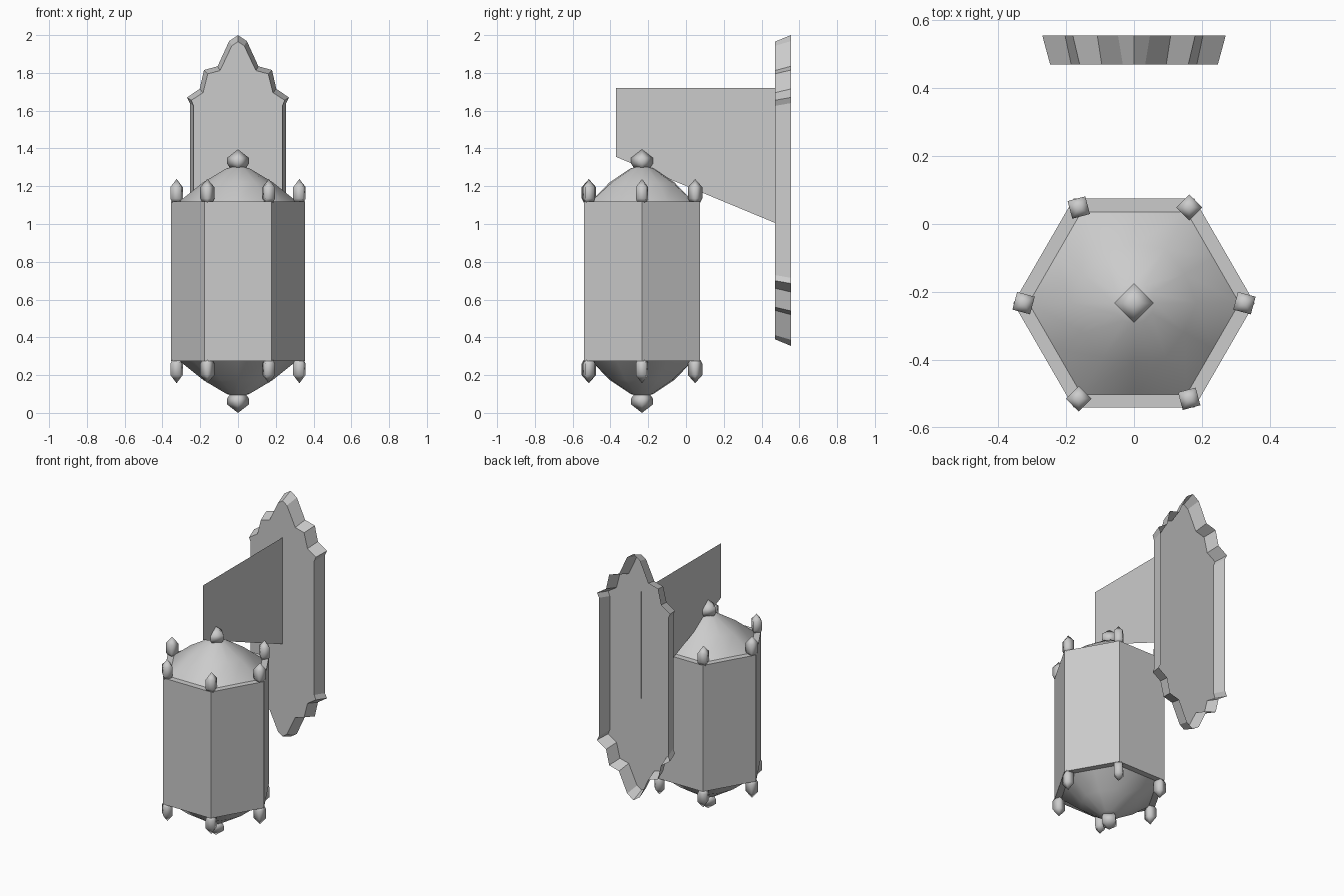
import bpy
from math import cos, sin, pi

cube = bpy.data.objects.get("Cube")
if cube:
    bpy.data.objects.remove(cube)

metal = bpy.data.materials.new("grey metal")
metal.use_nodes = True
grey = (0.6, 0.6, 0.6, 1)
metal.diffuse_color = grey
metal.node_tree.nodes["Principled BSDF"].inputs["Base Color"].default_value = grey

CY = -0.233     # lantern axis
MID = 0.6975    # lantern mid height


def add(name, verts, faces, smooth=False):
    mesh = bpy.data.meshes.new(name)
    mesh.from_pydata(verts, [], faces)
    mesh.materials.append(metal)
    for p in mesh.polygons:
        p.use_smooth = smooth
    mesh.update()
    obj = bpy.data.objects.new(name, mesh)
    bpy.context.collection.objects.link(obj)
    return obj


def loft(name, rings, tip, n, x=0, y=CY, turn=0, flip=False, cap=False):
    """Stack rings of (radius, mid-side factor, z) and close them with a tip."""
    verts = []
    for r, mid, z in rings:
        for i in range(n):
            a = turn + 2 * pi * i / n
            k = r * (mid if i % 2 else 1)
            verts.append((x + k * cos(a), y + k * sin(a), z))
    verts.append((x, y, tip))
    faces = []
    for j in range(len(rings) - 1):
        for i in range(n):
            a, b = j * n + i, j * n + (i + 1) % n
            faces.append((a, b, b + n, a + n))
    last = (len(rings) - 1) * n
    faces += [(last + i, last + (i + 1) % n, len(verts) - 1) for i in range(n)]
    if cap:
        faces.append(tuple(reversed(range(n))))
    if flip:
        verts = [(vx, vy, 2 * MID - vz) for vx, vy, vz in verts]
        faces = [tuple(reversed(f)) for f in faces]
    return add(name, verts, faces, True)


# Hexagonal lantern body
hexa = [(0.355 * cos(i * pi / 3), CY + 0.355 * sin(i * pi / 3)) for i in range(6)]
add("lantern_body",
    [(x, y, 0.275) for x, y in hexa] + [(x, y, 1.12) for x, y in hexa],
    [(i, (i + 1) % 6, (i + 1) % 6 + 6, i + 6) for i in range(6)]
    + [tuple(range(5, -1, -1)), tuple(range(6, 12))])

# Domes and finials, the same above and below
for side, flip in (("top", False), ("bottom", True)):
    loft(side + "_dome", [(0.31, 0.866, 1.12), (0.185, 0.93, 1.22), (0.06, 1, 1.295)],
         1.31, 12, flip=flip)
    loft(side + "_centre_finial",
         [(0.042, 1, 1.295), (0.058, 1, 1.32), (0.058, 1, 1.35)],
         1.395, 4, flip=flip, cap=True)
    for i in range(6):
        a = i * pi / 3
        loft(f"{side}_corner_finial_{i + 1}",
             [(0.028, 1, 1.115), (0.038, 1, 1.135), (0.038, 1, 1.195)],
             1.238, 4, 0.325 * cos(a), CY + 0.325 * sin(a), a + pi / 6, flip, True)

# Wall plate: shallow tray, open at the back
PLATE_MID = 1.1775


def outline(quarter):
    """Mirror a quarter outline (top centre first) into a full loop."""
    right = quarter + [(x, 2 * PLATE_MID - z) for x, z in reversed(quarter)]
    return right + [(-x, z) for x, z in reversed(right[1:-1])]


back = outline([(0, 2.0), (0.047, 1.968), (0.108, 1.835), (0.18, 1.815),
                (0.203, 1.715), (0.27, 1.67), (0.255, 1.64)])
front = outline([(0, 1.965), (0.033, 1.943), (0.095, 1.812), (0.16, 1.795),
                 (0.185, 1.695), (0.247, 1.655), (0.235, 1.625)])
n = len(back)
add("wall_plate",
    [(x, 0.47, z) for x, z in front] + [(x, 0.555, z) for x, z in back],
    [tuple(reversed(range(n)))]
    + [(i, (i + 1) % n, (i + 1) % n + n, i + n) for i in range(n)])

# Sheet bracket joining plate and lantern
add("bracket", [(0, -0.37, 1.355), (0, 0.473, 1.005), (0, 0.473, 1.72), (0, -0.37, 1.72)],
    [(0, 1, 2, 3)])
